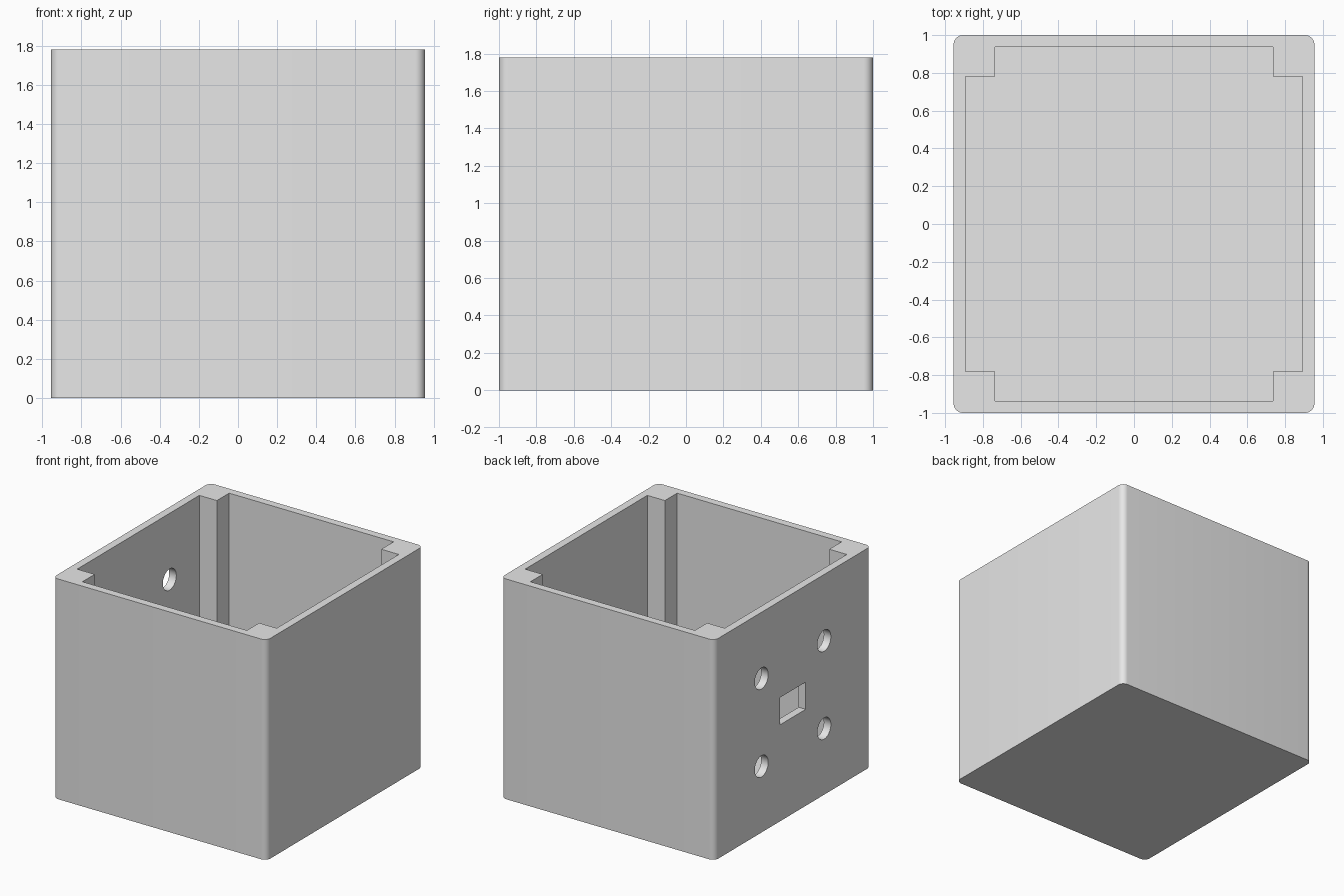
import bpy
import bmesh
import math

cube = bpy.data.objects.get("Cube")
if cube:
    bpy.data.objects.remove(cube, do_unlink=True)

HALF_X, HALF_Y, HEIGHT = 0.955, 1.0, 1.78
WALL, CORNER = 0.063, 0.05
MID_Z = HEIGHT / 2

grey = bpy.data.materials.new("light grey")
grey.use_nodes = True
grey.diffuse_color = (0.8, 0.8, 0.8, 1)
grey.node_tree.nodes["Principled BSDF"].inputs["Base Color"].default_value = (0.8, 0.8, 0.8, 1)


def prism(name, outline, z0, z1):
    """Extrude a closed xy outline from z0 up to z1."""
    bm = bmesh.new()
    base = bm.faces.new([bm.verts.new((x, y, z0)) for x, y in outline])
    top = bmesh.ops.extrude_face_region(bm, geom=[base])["geom"]
    bmesh.ops.translate(bm, vec=(0, 0, z1 - z0),
                        verts=[v for v in top if isinstance(v, bmesh.types.BMVert)])
    bmesh.ops.recalc_face_normals(bm, faces=bm.faces)
    mesh = bpy.data.meshes.new(name)
    bm.to_mesh(mesh)
    bm.free()
    mesh.materials.append(grey)
    obj = bpy.data.objects.new(name, mesh)
    bpy.context.collection.objects.link(obj)
    return obj


def mirrored(quarter):
    """Repeat a first-quadrant outline, listed anticlockwise, round all four quadrants."""
    half = quarter + [(-x, y) for x, y in reversed(quarter)]
    return half + [(-x, -y) for x, y in half]


def carve(target, cutter):
    cutter.hide_render = True
    mod = target.modifiers.new("cut", "BOOLEAN")
    mod.operation = "DIFFERENCE"
    mod.solver = "EXACT"
    mod.object = cutter
    bpy.context.view_layer.objects.active = target
    bpy.ops.object.modifier_apply(modifier=mod.name)
    bpy.data.objects.remove(cutter, do_unlink=True)


# Outer shell with rounded upright edges
arc = [math.radians(a) for a in range(0, 91, 10)]
box = prism("open_box", mirrored([(HALF_X - CORNER + CORNER * math.cos(a),
                                   HALF_Y - CORNER + CORNER * math.sin(a)) for a in arc]),
            0, HEIGHT)

# Cavity that leaves a square post in each corner
in_x, in_y, post = HALF_X - WALL, HALF_Y - WALL, 0.157
cavity = prism("cavity_cutter", mirrored([(in_x, in_y - post), (in_x - post, in_y - post),
                                          (in_x - post, in_y)]), WALL, HEIGHT + 0.1)
carve(box, cavity)

# Four round holes through the right wall
for y in (-0.4, 0.4):
    for z in (MID_Z - 0.355, MID_Z + 0.355):
        bpy.ops.mesh.primitive_cylinder_add(vertices=32, radius=0.086, depth=0.3,
                                            location=(-HALF_X, y, z),
                                            rotation=(0, math.pi / 2, 0))
        carve(box, bpy.context.object)

# Rectangular socket opening in the middle of the same wall
slot = prism("socket_cutter", [(-HALF_X + sx * 0.15, sy * 0.165)
                               for sx, sy in ((-1, -1), (1, -1), (1, 1), (-1, 1))],
             MID_Z - 0.11, MID_Z + 0.11)
carve(box, slot)

# Smooth the rounded edges and hole walls, keep the corners crisp
bpy.ops.object.select_all(action="DESELECT")
box.select_set(True)
bpy.context.view_layer.objects.active = box
bpy.ops.object.shade_smooth_by_angle(angle=math.radians(30))
